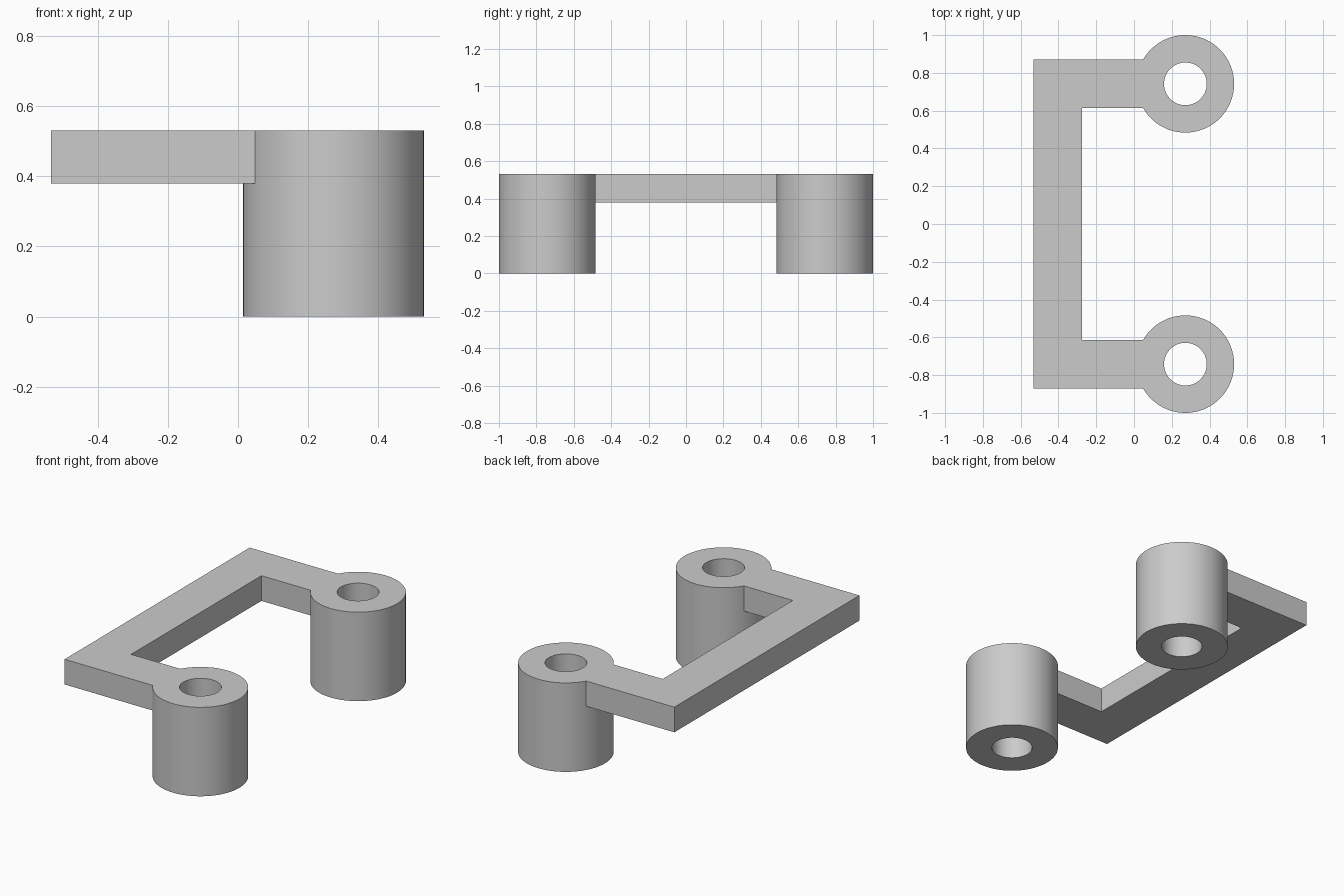
import bpy
import bmesh
from math import cos, sin, tau, radians

cube = bpy.data.objects.get("Cube")
if cube:
    bpy.data.objects.remove(cube, do_unlink=True)

HEIGHT, UNDERSIDE = 0.53, 0.38
POST_X, POST_Y = 0.272, 0.742
OUTER, BORE = 0.258, 0.113
BACK_X, INNER_X = -0.533, -0.275
SIDES = 96

grey = bpy.data.materials.new("plain_grey")
grey.use_nodes = True
colour = (0.6, 0.6, 0.6, 1)
grey.diffuse_color = colour
grey.node_tree.nodes["Principled BSDF"].inputs["Base Color"].default_value = colour


def finish(name, bm):
    bmesh.ops.recalc_face_normals(bm, faces=bm.faces)
    mesh = bpy.data.meshes.new(name)
    bm.to_mesh(mesh)
    bm.free()
    mesh.materials.append(grey)
    obj = bpy.data.objects.new(name, mesh)
    bpy.context.collection.objects.link(obj)
    bpy.ops.object.select_all(action='DESELECT')
    obj.select_set(True)
    bpy.context.view_layer.objects.active = obj
    bpy.ops.object.shade_smooth_by_angle(angle=radians(30))
    return obj


def circle_point(radius, step, y):
    a = tau * step / SIDES
    return POST_X + radius * cos(a), y + radius * sin(a)


def hollow_post(name, y):
    bm = bmesh.new()
    # Closed wall section swept round the post axis
    section = [(OUTER, 0), (OUTER, HEIGHT), (BORE, HEIGHT), (BORE, 0)]
    rings = [[bm.verts.new((*circle_point(r, i, y), z)) for i in range(SIDES)]
             for r, z in section]
    for k, ring in enumerate(rings):
        other = rings[(k + 1) % len(rings)]
        for i in range(SIDES):
            j = (i + 1) % SIDES
            bm.faces.new((ring[i], ring[j], other[j], other[i]))
    return finish(name, bm)


hollow_post("front_post", -POST_Y)
hollow_post("back_post", POST_Y)

# U-shaped bracket, with arm ends fitted to the post walls
half_width = OUTER / 2
arc = [circle_point(OUTER, i, POST_Y) for i in range(SIDES * 5 // 12, SIDES * 7 // 12 + 1)]
half = [(BACK_X, POST_Y + half_width), *arc, (INNER_X, POST_Y - half_width)]
outline = half + [(x, -y) for x, y in reversed(half)]
bm = bmesh.new()
base = bm.faces.new([bm.verts.new((x, y, UNDERSIDE)) for x, y in outline])
top = bmesh.ops.extrude_face_region(bm, geom=[base], use_keep_orig=True)
bmesh.ops.translate(bm, vec=(0, 0, HEIGHT - UNDERSIDE),
                    verts=[v for v in top["geom"] if isinstance(v, bmesh.types.BMVert)])
finish("bracket", bm)
